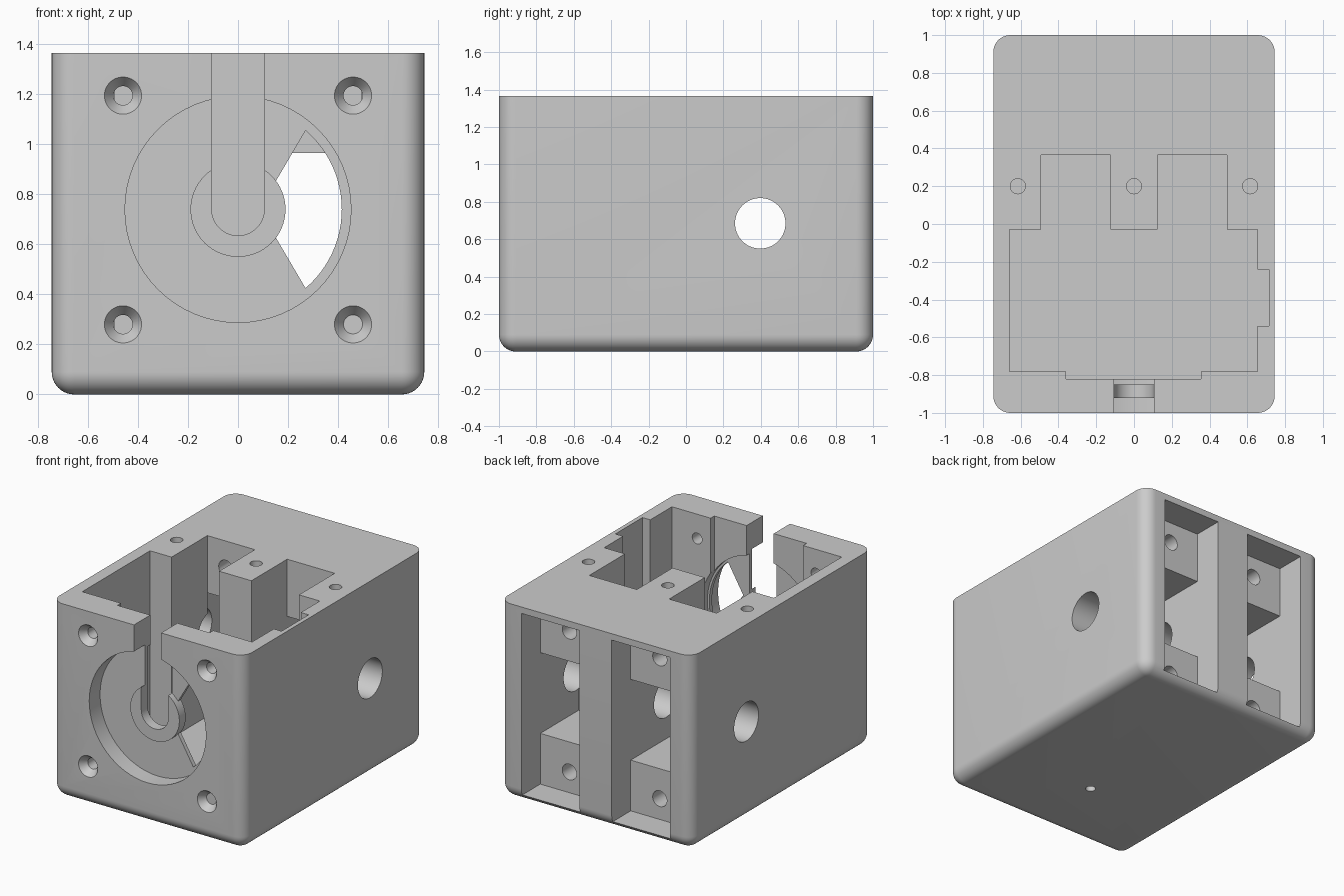
import bpy, bmesh
from math import cos, sin, radians, pi
from mathutils import Matrix, Vector

old = bpy.data.objects.get("Cube")
if old:
    bpy.data.objects.remove(old, do_unlink=True)

grey = bpy.data.materials.new("plain_grey")
grey.use_nodes = True
colour = (0.6, 0.6, 0.6, 1)
grey.diffuse_color = colour
grey.node_tree.nodes["Principled BSDF"].inputs["Base Color"].default_value = colour


def make(name, bm):
    bmesh.ops.recalc_face_normals(bm, faces=bm.faces)
    mesh = bpy.data.meshes.new(name)
    bm.to_mesh(mesh)
    bm.free()
    mesh.materials.append(grey)
    ob = bpy.data.objects.new(name, mesh)
    bpy.context.collection.objects.link(ob)
    return ob


def box_mesh(x, y, z):
    bm = bmesh.new()
    bmesh.ops.create_cube(bm, size=1)
    for v in bm.verts:
        v.co = Vector([a + (b - a) * (c + 0.5) for (a, b), c in zip((x, y, z), v.co)])
    return bm


def box(x, y, z):
    return make("cutter", box_mesh(x, y, z))


def rod(axis, a, b, centre, r, r2=None):
    """Cylinder or cone along an axis from a to b; centre is the other two coordinates."""
    bm = bmesh.new()
    bmesh.ops.create_cone(bm, cap_ends=True, segments=64, radius1=r,
                          radius2=r if r2 is None else r2, depth=b - a)
    mid = list(centre)
    mid.insert("XYZ".index(axis), (a + b) / 2)
    turn = {"X": Matrix.Rotation(pi / 2, 4, "Y"),
            "Y": Matrix.Rotation(-pi / 2, 4, "X"), "Z": Matrix()}[axis]
    bmesh.ops.transform(bm, matrix=Matrix.Translation(mid) @ turn, verts=bm.verts)
    return make("cutter", bm)


# Rounded block, with a sharp top rim
W, H, DIAL = 0.745, 1.365, 0.74
bm = box_mesh((-W, W), (-1, 1), (0, H))
edges = [e for e in bm.edges if min(v.co.z for v in e.verts) < 0.01]
bmesh.ops.bevel(bm, geom=edges, offset=0.09, segments=10, profile=0.5, affect="EDGES")
body = make("housing", bm)


def combine(tool, operation="DIFFERENCE"):
    mod = body.modifiers.new("combine", "BOOLEAN")
    mod.operation, mod.solver, mod.object = operation, "EXACT", tool
    deps = bpy.context.evaluated_depsgraph_get()
    mesh = bpy.data.meshes.new_from_object(body.evaluated_get(deps))
    body.modifiers.clear()
    body.data = mesh
    bpy.data.objects.remove(tool, do_unlink=True)


# Main cavity, thinned front wall and side notch
FLOOR, OVER = 0.1, 1.6
combine(box((-0.66, 0.655), (-0.78, -0.03), (FLOOR, OVER)))
combine(box((-0.36, 0.355), (-0.82, -0.7), (FLOOR, OVER)))
combine(box((0.6, 0.715), (-0.54, -0.24), (FLOOR, OVER)))

# Rear bays: front pocket, rear window, opening between the mounting blocks
for s in (-1, 1):
    def span(a, b):
        return tuple(sorted((s * a, s * b)))
    combine(box(span(0.125, 0.493), (-0.1, 0.365), (FLOOR, OVER)))
    combine(box(span(0.125, 0.575), (0.79, 1.1), (0.045, 1.32)))
    combine(box(span(0.125, 0.575), (0.365, 0.85), (0.4, 0.965)))
    for z in (0.19, 1.175):
        combine(rod("Y", 0.3, 0.85, (s * 0.35, z), 0.055))

# Round dial recess on both faces of the front wall
combine(rod("Y", -1.1, -0.88, (0, DIAL), 0.452))
combine(rod("Y", -0.85, -0.7, (0, DIAL), 0.43))

# Wedge-shaped dial window
bm = bmesh.new()
outline = [(0.085, 0)]
for i in range(25):
    t = radians(-49.4 + 98.8 * i / 24)
    outline.append((0.415 * cos(t), 0.415 * sin(t)))
face = bm.faces.new([bm.verts.new((x, -0.95, DIAL + z)) for x, z in outline])
grown = bmesh.ops.extrude_face_region(bm, geom=[face])["geom"]
bmesh.ops.translate(bm, vec=(0, 0.25, 0),
                    verts=[g for g in grown if isinstance(g, bmesh.types.BMVert)])
combine(make("cutter", bm))

# Hub, then the U-shaped slot through it
combine(rod("Y", -0.92, -0.85, (0, DIAL), 0.19), "UNION")
combine(rod("Y", -1.1, -0.7, (0, DIAL), 0.105))
combine(box((-0.105, 0.105), (-1.1, -0.7), (DIAL, OVER)))

# Countersunk front screw holes
for x in (-0.46, 0.46):
    for z in (0.28, 1.195):
        combine(rod("Y", -1.1, -0.7, (x, z), 0.038))
        combine(rod("Y", -1.001, -0.95, (x, z), 0.075, 0.038))

# Cross bore, lid screw holes and base mounting hole
combine(rod("X", -1, 1, (0.397, 0.685), 0.135))
for x in (-0.615, 0, 0.615):
    combine(rod("Z", 1.1, 1.5, (x, 0.2), 0.04))
combine(rod("Z", -0.1, 0.07, (0, -0.44), 0.032))

# Smooth curved faces, keep hard edges
bpy.ops.object.select_all(action="DESELECT")
body.select_set(True)
bpy.context.view_layer.objects.active = body
bpy.ops.object.shade_smooth_by_angle(angle=radians(30))
